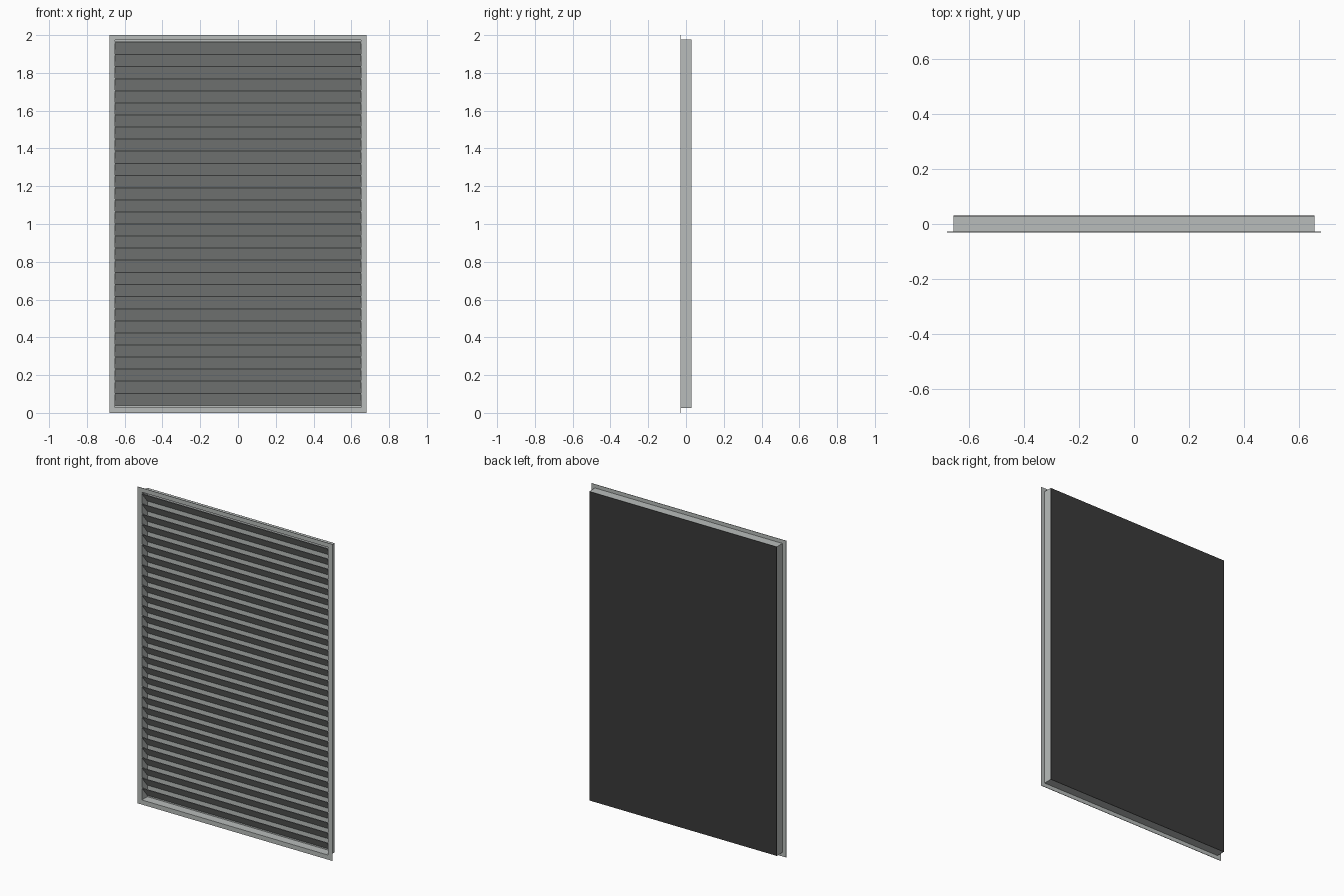
import bpy, bmesh

if "Cube" in bpy.data.objects:
    bpy.data.objects.remove(bpy.data.objects["Cube"])

def material(name, rgb):
    m = bpy.data.materials.new(name)
    m.diffuse_color = (*rgb, 1.0)
    m.use_nodes = True
    m.node_tree.nodes["Principled BSDF"].inputs["Base Color"].default_value = m.diffuse_color
    return m

METAL = material("light grey metal", (0.48, 0.505, 0.495))
BLACK = material("black screen", (0.043, 0.043, 0.043))

def finish(name, bm, mat):
    bmesh.ops.recalc_face_normals(bm, faces=bm.faces)
    me = bpy.data.meshes.new(name)
    bm.to_mesh(me)
    bm.free()
    me.materials.append(mat)
    ob = bpy.data.objects.new(name, me)
    bpy.context.collection.objects.link(ob)
    return ob

def box(name, x0, x1, y0, y1, z0, z1, mat):
    bm = bmesh.new()
    bmesh.ops.create_cube(bm, size=1)
    for v in bm.verts:
        v.co = (x1 if v.co.x > 0 else x0, y1 if v.co.y > 0 else y0,
                z1 if v.co.z > 0 else z0)
    return finish(name, bm, mat)

def ring(name, outer, inner, y0, y1, mat):
    """Rectangular ring; outer and inner are (half width, z0, z1)."""
    bm = bmesh.new()
    def loop(r, y):
        w, a, b = r
        return [bm.verts.new(c) for c in ((-w, y, a), (w, y, a), (w, y, b), (-w, y, b))]
    loops = [loop(outer, y0), loop(inner, y0), loop(inner, y1), loop(outer, y1)]
    for k in range(4):
        p, q = loops[k], loops[(k + 1) % 4]
        for i in range(4):
            j = (i + 1) % 4
            bm.faces.new((p[i], p[j], q[j], q[i]))
    return finish(name, bm, mat)

FRONT, BACK = -0.03, 0.03
SLEEVE = (0.655, 0.025, 1.977)
INNER = (0.651, 0.029, 1.973)

# outer flange and the sleeve behind it
ring("flange", (0.68, 0.0, 2.0), INNER, FRONT, FRONT + 0.003, METAL)
ring("sleeve", SLEEVE, INNER, FRONT + 0.003, BACK - 0.002, METAL)

# backing sheet, grey inside and black outside
box("backing_sheet", -0.651, 0.651, BACK - 0.005, BACK - 0.002, 0.029, 1.973, METAL)
box("back_screen", -0.655, 0.655, BACK - 0.002, BACK, 0.025, 1.977, BLACK)

# slats: high at the front, low at the back
COUNT, LOW, HIGH, THICK = 30, 0.038, 1.965, 0.004
pitch = (HIGH - LOW - THICK) / COUNT
bm = bmesh.new()
for i in range(COUNT):
    z = LOW + i * pitch
    yf, yb = FRONT + 0.002, BACK - 0.006
    profile = ((yf, z + pitch), (yf, z + pitch + THICK), (yb, z + THICK), (yb, z))
    left = [bm.verts.new((-0.651, y, h)) for y, h in profile]
    right = [bm.verts.new((0.651, y, h)) for y, h in profile]
    bm.faces.new(left)
    bm.faces.new(right[::-1])
    for a in range(4):
        b = (a + 1) % 4
        bm.faces.new((left[a], left[b], right[b], right[a]))
finish("louvre_slats", bm, METAL)
